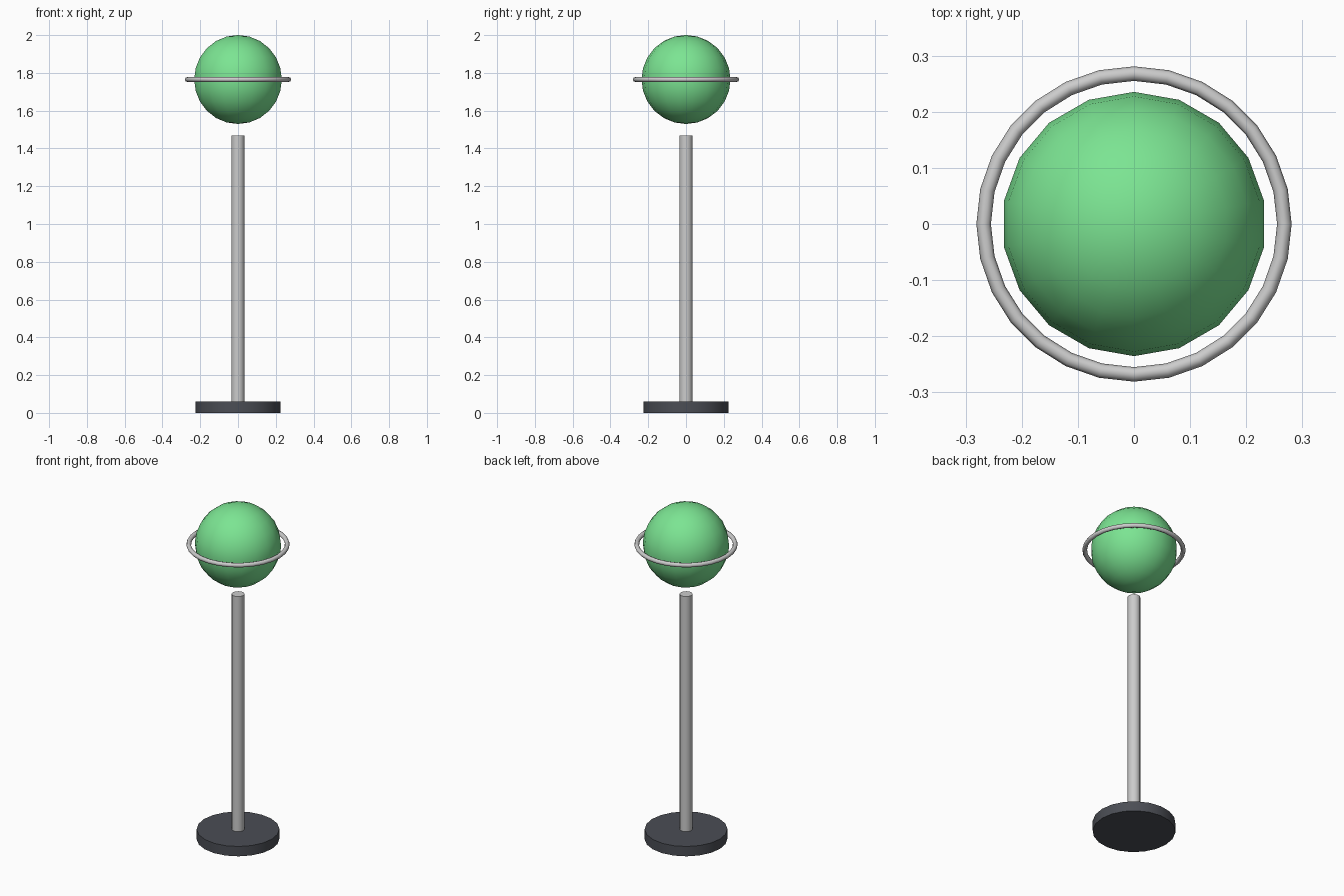
import bpy
import math

if "Cube" in bpy.data.objects:
    bpy.data.objects.remove(bpy.data.objects["Cube"])


def material(name, rgb):
    m = bpy.data.materials.new(name)
    m.diffuse_color = (*rgb, 1)
    m.use_nodes = True
    m.node_tree.nodes["Principled BSDF"].inputs["Base Color"].default_value = m.diffuse_color
    return m


def finish(name, mat=None, angle=40):
    ob = bpy.context.object
    ob.name = name
    bpy.ops.object.shade_smooth_by_angle(angle=math.radians(angle))
    if mat:
        ob.data.materials.append(mat)
    return ob


def disc(name, radius, z0, z1, sides, mat=None):
    bpy.ops.mesh.primitive_cylinder_add(
        vertices=sides, radius=radius, depth=z1 - z0, location=(0, 0, (z0 + z1) / 2))
    return finish(name, mat)


dark = material("dark_metal", (0.07, 0.075, 0.09))
green = material("green_glow", (0.2, 0.78, 0.29))
CENTRE = 1.765

# Foot and post
disc("base", 0.225, 0.0, 0.059, 20, dark)
disc("post", 0.035, 0.055, 1.468, 12)

# Floating ball above the post
bpy.ops.mesh.primitive_uv_sphere_add(
    segments=18, ring_count=12, radius=0.2355, location=(0, 0, CENTRE))
finish("ball", green)

# Ring around the ball
bpy.ops.mesh.primitive_torus_add(
    major_segments=28, minor_segments=8, major_radius=0.268,
    minor_radius=0.013, location=(0, 0, CENTRE))
finish("ring", angle=60)
